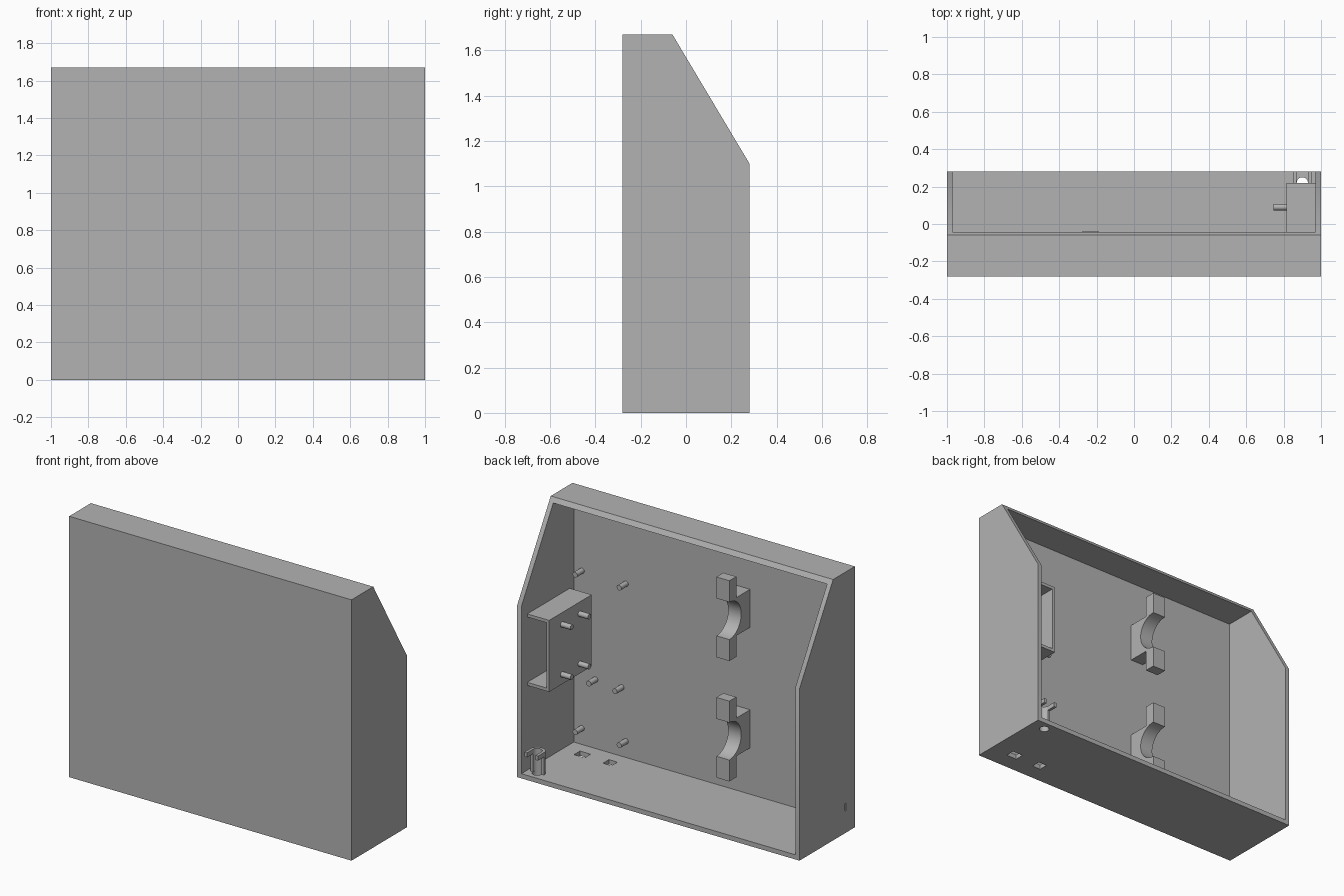
import bpy, bmesh
from math import cos, sin, pi, radians
from mathutils import Matrix, Vector

cube = bpy.data.objects.get("Cube")
if cube:
    bpy.data.objects.remove(cube, do_unlink=True)

grey = bpy.data.materials.new("plain grey plastic")
grey.use_nodes = True
COLOUR = (0.45, 0.45, 0.45, 1)
grey.diffuse_color = COLOUR
grey.node_tree.nodes["Principled BSDF"].inputs["Base Color"].default_value = COLOUR

WALL = 0.03
HALF_DEPTH = 0.28
HEIGHT = 1.67
FRONT_IN = WALL - HALF_DEPTH      # inner face of the front panel
SINK = 0.005                      # overlap of parts into walls


def finish(name, bm):
    bmesh.ops.recalc_face_normals(bm, faces=bm.faces)
    mesh = bpy.data.meshes.new(name)
    bm.to_mesh(mesh)
    bm.free()
    obj = bpy.data.objects.new(name, mesh)
    bpy.context.collection.objects.link(obj)
    mesh.materials.append(grey)
    return obj


def activate(obj):
    bpy.ops.object.select_all(action='DESELECT')
    obj.select_set(True)
    bpy.context.view_layer.objects.active = obj


def smooth(obj):
    activate(obj)
    bpy.ops.object.shade_smooth_by_angle(angle=radians(35))


def prism(name, points, axis, start, end):
    """Extrude a flat profile (yz for X, xy for Z) from start to end."""
    bm = bmesh.new()
    place = (lambda p: (start, *p)) if axis == 'X' else (lambda p: (*p, start))
    step = Vector((end - start, 0, 0)) if axis == 'X' else Vector((0, 0, end - start))
    face = bm.faces.new([bm.verts.new(place(p)) for p in points])
    out = bmesh.ops.extrude_face_region(bm, geom=[face], use_keep_orig=True)
    moved = [v for v in out["geom"] if isinstance(v, bmesh.types.BMVert)]
    bmesh.ops.translate(bm, verts=moved, vec=step)
    return finish(name, bm)


def box(name, x0, x1, y0, y1, z0, z1):
    return prism(name, [(x0, y0), (x1, y0), (x1, y1), (x0, y1)], 'Z', z0, z1)


def rod(name, base, direction, length, radius):
    bm = bmesh.new()
    d = Vector(direction)
    mid = Vector(base) + d * (length / 2)
    turn = d.to_track_quat('Z', 'Y').to_matrix().to_4x4()
    bmesh.ops.create_cone(bm, cap_ends=True, segments=24, radius1=radius, radius2=radius,
                          depth=length, matrix=Matrix.Translation(mid) @ turn)
    return finish(name, bm)


def arc(cx, cy, r, a0, a1, n=20):
    steps = [radians(a0 + (a1 - a0) * i / n) for i in range(n + 1)]
    return [(cx + r * cos(a), cy + r * sin(a)) for a in steps]


def cut(target, cutter):
    cutter.hide_render = True
    mod = target.modifiers.new("cut", 'BOOLEAN')
    mod.operation = 'DIFFERENCE'
    mod.solver = 'EXACT'
    mod.object = cutter
    activate(target)
    bpy.ops.object.modifier_apply(modifier=mod.name)
    bpy.data.objects.remove(cutter, do_unlink=True)


# Shell: side profile with a sloped rear top, hollowed from the back
case = prism("case_shell", [(-HALF_DEPTH, 0), (HALF_DEPTH, 0), (HALF_DEPTH, 1.1),
                            (-0.06, HEIGHT), (-HALF_DEPTH, HEIGHT)], 'X', -1, 1)
cut(case, box("hollow", WALL - 1, 1 - WALL, FRONT_IN, 1, WALL, HEIGHT - WALL))

# Openings in the floor and the right wall
JACK = (0.9, 0.22)
cut(case, box("large_port", 0.795, 0.87, -0.17, -0.11, -0.1, 0.1))
cut(case, box("small_port", 0.605, 0.665, -0.17, -0.11, -0.1, 0.1))
cut(case, rod("cable_hole", (*JACK, -0.1), (0, 0, 1), 0.2, 0.03))
cut(case, box("side_slot", -1.1, -0.9, -0.192, -0.178, 0.14, 0.19))
smooth(case)

# Board pegs on the front panel, as rows of (height, x positions)
PEG_R, PEG_L = 0.017, 0.07
rows = [(0.135, (0.6, 0.912)), (0.472, (0.63, 0.816)), (1.143, (0.6, 0.912))]
for z, xs in rows:
    for x in xs:
        smooth(rod("board_peg", (x, FRONT_IN - SINK, z), (0, 1, 0), PEG_L + SINK, PEG_R))

# Open channel on the left wall, with its own pegs
BX0, BX1, BY0, BY1, BZ0, BZ1, T = 0.815, 0.972, -0.21, 0.22, 0.572, 1.03, 0.02
channel = prism("side_channel", [(BY0, BZ0), (BY1, BZ0), (BY1, BZ1), (BY0, BZ1)],
                'X', BX0, BX1)
cut(channel, box("channel_hollow", BX0 + T, 2, -1, 1, BZ0 + T, BZ1 - T))
for y in (-0.088, 0.09):
    for z in (0.635, 0.955):
        smooth(rod("channel_peg", (BX0 + SINK, y, z), (-1, 0, 0), PEG_L + SINK, PEG_R))

# Round saddles with ears on the front panel
for zc in (0.449, 1.22):
    upper = [(FRONT_IN - SINK, 0.122), (-0.11, 0.122), (-0.11, 0.257), (-0.04, 0.257)]
    lower = [(y, -z) for y, z in reversed(upper)]
    outline = upper + arc(-0.04, 0, 0.12, 90, 270, 32) + lower
    smooth(prism("round_saddle", [(y, z + zc) for y, z in outline], 'X', -0.279, -0.187))

# Cable clip over the round floor hole: half tube with open arms on top
R_OUT, R_IN = 0.048, 0.03
half = arc(*JACK, R_OUT, 180, 360) + arc(*JACK, R_IN, 360, 180)
smooth(prism("clip_tube", half, 'Z', WALL - SINK, 0.147))
x, tip = JACK[0], HALF_DEPTH
arms = ([(x - R_OUT, tip)] + arc(*JACK, R_OUT, 180, 360) + [(x + R_OUT, tip), (x + R_IN, tip)]
        + arc(*JACK, R_IN, 360, 180) + [(x - R_IN, tip)])
smooth(prism("clip_arms", arms, 'Z', 0.145, 0.174))
